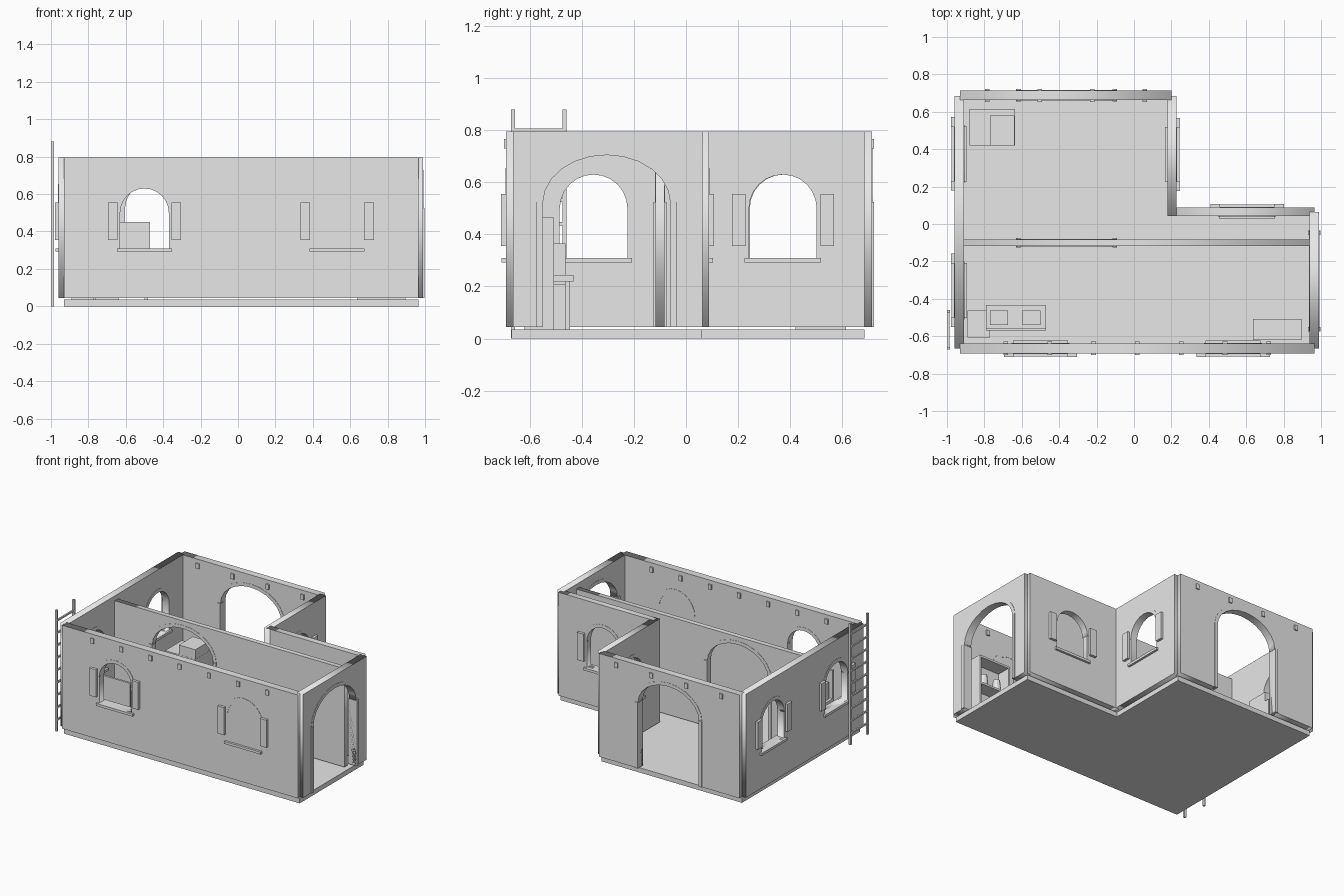
import bpy, bmesh
from math import pi, cos, sin
from mathutils import Matrix, Vector

cube = bpy.data.objects.get("Cube")
if cube:
    bpy.data.objects.remove(cube, do_unlink=True)

# One plain plaster colour
plaster = bpy.data.materials.new("plain_grey")
plaster.use_nodes = True
grey = (0.8, 0.8, 0.8, 1)
plaster.diffuse_color = grey
plaster.node_tree.nodes["Principled BSDF"].inputs["Base Color"].default_value = grey

BOTTOM, TOP, FLOOR = 0.045, 0.795, 0.035
SILL, SPRING = 0.31, 0.50


def add_object(name, mesh):
    mesh.materials.clear()
    mesh.materials.append(plaster)
    ob = bpy.data.objects.new(name, mesh)
    bpy.context.collection.objects.link(ob)
    return ob


def boxes(name, spans):
    """One object from boxes given as (x0, x1, y0, y1, z0, z1)."""
    bm = bmesh.new()
    for x0, x1, y0, y1, z0, z1 in spans:
        size = Matrix.Diagonal((x1 - x0, y1 - y0, z1 - z0, 1))
        mid = Vector((x0 + x1, y0 + y1, z0 + z1)) / 2
        bmesh.ops.create_cube(bm, size=1, matrix=Matrix.Translation(mid) @ size)
    mesh = bpy.data.meshes.new(name)
    bm.to_mesh(mesh)
    bm.free()
    return add_object(name, mesh)


def slab(name, axis, contours, d0, d1):
    """Extrude filled (u, z) contours from depth d0 to d1 across a wall."""
    curve = bpy.data.curves.new(name, 'CURVE')
    curve.dimensions = '2D'
    curve.fill_mode = 'BOTH'
    curve.extrude = abs(d1 - d0) / 2
    for pts in contours:
        spline = curve.splines.new('POLY')
        spline.points.add(len(pts) - 1)
        for p, (u, z) in zip(spline.points, pts):
            p.co = (u, z, 0, 1)
        spline.use_cyclic_u = True
    temp = bpy.data.objects.new(name + "_outline", curve)
    bpy.context.collection.objects.link(temp)
    graph = bpy.context.evaluated_depsgraph_get()
    mesh = bpy.data.meshes.new_from_object(temp.evaluated_get(graph))
    bpy.data.objects.remove(temp, do_unlink=True)
    turn = Matrix.Rotation(pi / 2, 4, 'X')
    if axis == 'y':
        turn = Matrix.Rotation(pi / 2, 4, 'Z') @ turn
    mid = (d0 + d1) / 2
    shift = (0, mid, 0) if axis == 'x' else (mid, 0, 0)
    mesh.transform(Matrix.Translation(shift) @ turn)
    mesh.name = name
    return add_object(name, mesh)


def along(axis, u0, u1, d0, d1, z0, z1):
    d0, d1 = sorted((d0, d1))
    return (u0, u1, d0, d1, z0, z1) if axis == 'x' else (d0, d1, u0, u1, z0, z1)


def arc(c, half, spring, rise, steps=12):
    """Arch points running left to right."""
    return [(c - half * cos(pi * i / steps), spring + rise * sin(pi * i / steps))
            for i in range(steps + 1)]


def rim(name, axis, c, half, spring, rise, d0, d1):
    band = arc(c, half + 0.025, spring, rise + 0.025) + arc(c, half, spring, rise)[::-1]
    slab(name, axis, [band], min(d0, d1) - 0.002, max(d0, d1) + 0.002)


def window_trim(name, axis, c, inner, outer):
    out = 1 if outer > inner else -1
    rim(name + "_rim", axis, c, 0.13, SPRING, 0.13, inner, outer)
    boxes(name + "_sill", [along(axis, c - 0.147, c + 0.147, inner - out * 0.015,
                                 outer + out * 0.016, SILL - 0.018, SILL)])
    boxes(name + "_shutters", [along(axis, c + s - 0.026, c + s + 0.026, outer,
                                     outer + out * 0.019, 0.355, 0.555)
                               for s in (-0.17, 0.17)])


def wall(name, axis, u0, u1, inner, outer, windows=(), blind=(), door=None, top=TOP):
    outline = [(u0, BOTTOM)]
    if door is not None:
        jambs = arc(door, 0.245, 0.52, 0.185)
        outline += [(jambs[0][0], BOTTOM)] + jambs + [(jambs[-1][0], BOTTOM)]
        rim(name + "_arch_rim", axis, door, 0.245, 0.52, 0.185, inner, outer)
        lo, hi = min(inner, outer) - 0.007, max(inner, outer) + 0.007
        boxes(name + "_pilasters",
              [along(axis, door + s - 0.0125, door + s + 0.0125, lo, hi, BOTTOM, 0.525)
               for s in (-0.2575, 0.2575)])
    outline += [(u1, BOTTOM), (u1, top), (u0, top)]
    holes = [[(c - 0.13, SILL)] + arc(c, 0.13, SPRING, 0.13) + [(c + 0.13, SILL)]
             for c in windows]
    slab(name, axis, [outline] + holes, inner, outer)
    for i, c in enumerate(list(windows) + list(blind)):
        window_trim(f"{name}_window_{i + 1}", axis, c, inner, outer)


# L-shaped base
base = [(-0.93, -0.67), (0.965, -0.67), (0.965, 0.06), (0.198, 0.06),
        (0.198, 0.685), (-0.93, 0.685)]
bm = bmesh.new()
face = bm.faces.new([bm.verts.new((x, y, 0)) for x, y in base])
extruded = bmesh.ops.extrude_face_region(bm, geom=[face])
bmesh.ops.translate(bm, vec=(0, 0, FLOOR),
                    verts=[v for v in extruded["geom"] if isinstance(v, bmesh.types.BMVert)])
bmesh.ops.recalc_face_normals(bm, faces=bm.faces)
base_mesh = bpy.data.meshes.new("base")
bm.to_mesh(base_mesh)
bm.free()
add_object("base", base_mesh)

# Walls, stopping short of the outer corners to leave notches
wall("front_wall", 'x', -0.93, 0.965, -0.638, -0.692, windows=[-0.5], blind=[0.53])
wall("back_wall", 'x', -0.93, 0.20, 0.663, 0.715, door=-0.36)
wall("west_wall", 'y', -0.665, 0.685, -0.908, -0.96, windows=[-0.355, 0.375])
wall("east_wall", 'y', -0.665, 0.063, 0.938, 0.99, door=-0.305)
wall("wing_side_wall", 'y', 0.043, 0.685, 0.18, 0.228, windows=[0.372])
wall("wing_back_wall", 'x', 0.20, 0.965, 0.043, 0.088, windows=[0.605])
wall("partition_wall", 'x', -0.908, 0.938, -0.082, -0.118, door=-0.36, top=0.76)

# Roof beam ends poking through the front and back walls
beam = 0.0125
boxes("front_beam_ends", [(x - beam, x + beam, -0.7, -0.628, 0.73, 0.767)
                          for x in [-0.685 + 0.2343 * i for i in range(7)]])
boxes("back_beam_ends", [(x - beam, x + beam, 0.653, 0.723, 0.73, 0.767)
                         for x in [-0.785 + 0.281 * i for i in range(4)]])

# Ladder
boxes("ladder_rails", [(-1.0, -0.985, y, y + 0.015, 0, 0.88) for y in (-0.672, -0.475)])
boxes("ladder_rungs", [(-0.998, -0.987, -0.66, -0.47, z, z + 0.012)
                       for z in [0.075 + 0.09 * i for i in range(9)]])

# Work table with a tall back and two crates
boxes("table_top", [(-0.79, -0.47, -0.57, -0.433, 0.22, 0.245)])
boxes("table_legs", [(x, x + 0.02, y, y + 0.02, FLOOR, 0.22)
                     for x in (-0.78, -0.5) for y in (-0.56, -0.465)])
boxes("table_back", [(-0.79, -0.47, -0.57, -0.555, 0.22, 0.45)])
boxes("table_crates", [(x, x + 0.097, -0.54, -0.463, 0.245, 0.365)
                       for x in (-0.77, -0.597)])
boxes("corner_chest", [(-0.89, -0.77, -0.608, -0.462, FLOOR, 0.21)])

# Open shelf unit with jars
x0, x1, y0, y1 = 0.636, 0.895, -0.62, -0.507
boxes("shelf_unit", [(x0, x1, y0, y0 + 0.012, FLOOR, 0.465),
                     (x0, x0 + 0.015, y0, y1, FLOOR, 0.465),
                     (x1 - 0.015, x1, y0, y1, FLOOR, 0.465)]
      + [(x0, x1, y0, y1, z, z + 0.015) for z in (0.05, 0.25, 0.45)])
bm = bmesh.new()
for x in (0.71, 0.82):
    bmesh.ops.create_cone(bm, cap_ends=True, segments=12, radius1=0.032, radius2=0.024,
                          depth=0.09, matrix=Matrix.Translation((x, -0.558, 0.31)))
jar_mesh = bpy.data.meshes.new("jars")
bm.to_mesh(jar_mesh)
bm.free()
add_object("jars", jar_mesh)

# Hearth block in the back corner
boxes("hearth_base", [(-0.88, -0.637, 0.42, 0.615, FLOOR, 0.2)])
boxes("hearth_block", [(-0.77, -0.638, 0.421, 0.58, 0.2, 0.27)])
